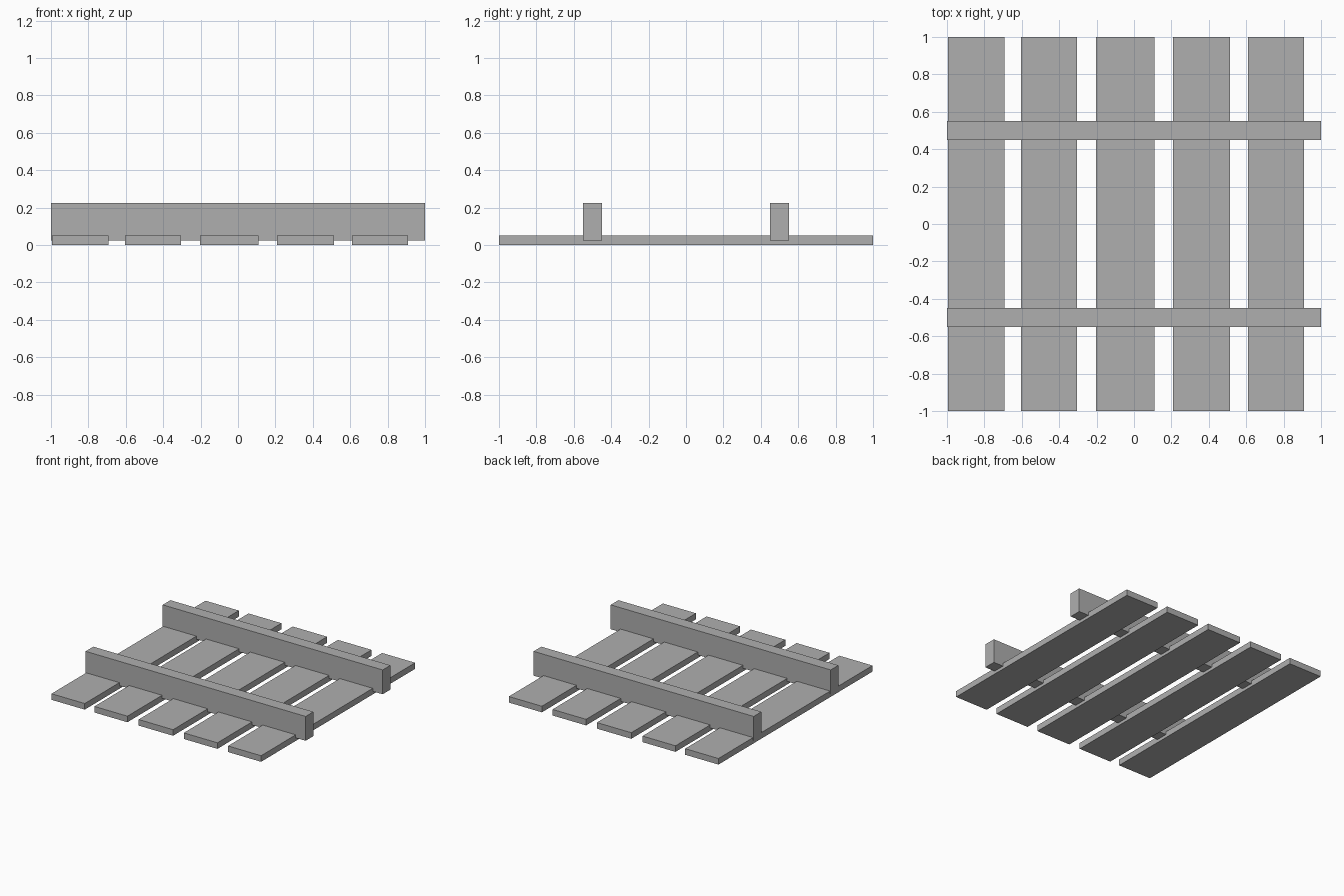
import bpy

cube = bpy.data.objects.get("Cube")
if cube:
    bpy.data.objects.remove(cube, do_unlink=True)

# Single plain grey
grey = bpy.data.materials.new("plain_grey")
grey.use_nodes = True
colour = (0.43, 0.43, 0.43, 1)
grey.diffuse_color = colour
grey.node_tree.nodes["Principled BSDF"].inputs["Base Color"].default_value = colour


def box(name, low, high):
    """Sharp-edged box between two corners."""
    centre = [(a + b) / 2 for a, b in zip(low, high)]
    bpy.ops.mesh.primitive_cube_add(size=1, location=centre)
    obj = bpy.context.object
    obj.name = name
    obj.scale = [b - a for a, b in zip(low, high)]
    bpy.ops.object.transform_apply(location=False, rotation=False, scale=True)
    obj.data.materials.append(grey)
    return obj


# Five flat planks with slightly uneven spacing
plank_spans = [(-0.995, -0.693), (-0.605, -0.305), (-0.203, 0.110),
               (0.208, 0.513), (0.61, 0.91)]
for i, (left, right) in enumerate(plank_spans, 1):
    box(f"plank_{i}", (left, -1, 0), (right, 1, 0.05))

# Two upright rails sunk halfway into the planks
for name, y in (("front_rail", -0.5), ("back_rail", 0.5)):
    box(name, (-1, y - 0.05, 0.025), (1, y + 0.05, 0.225))
